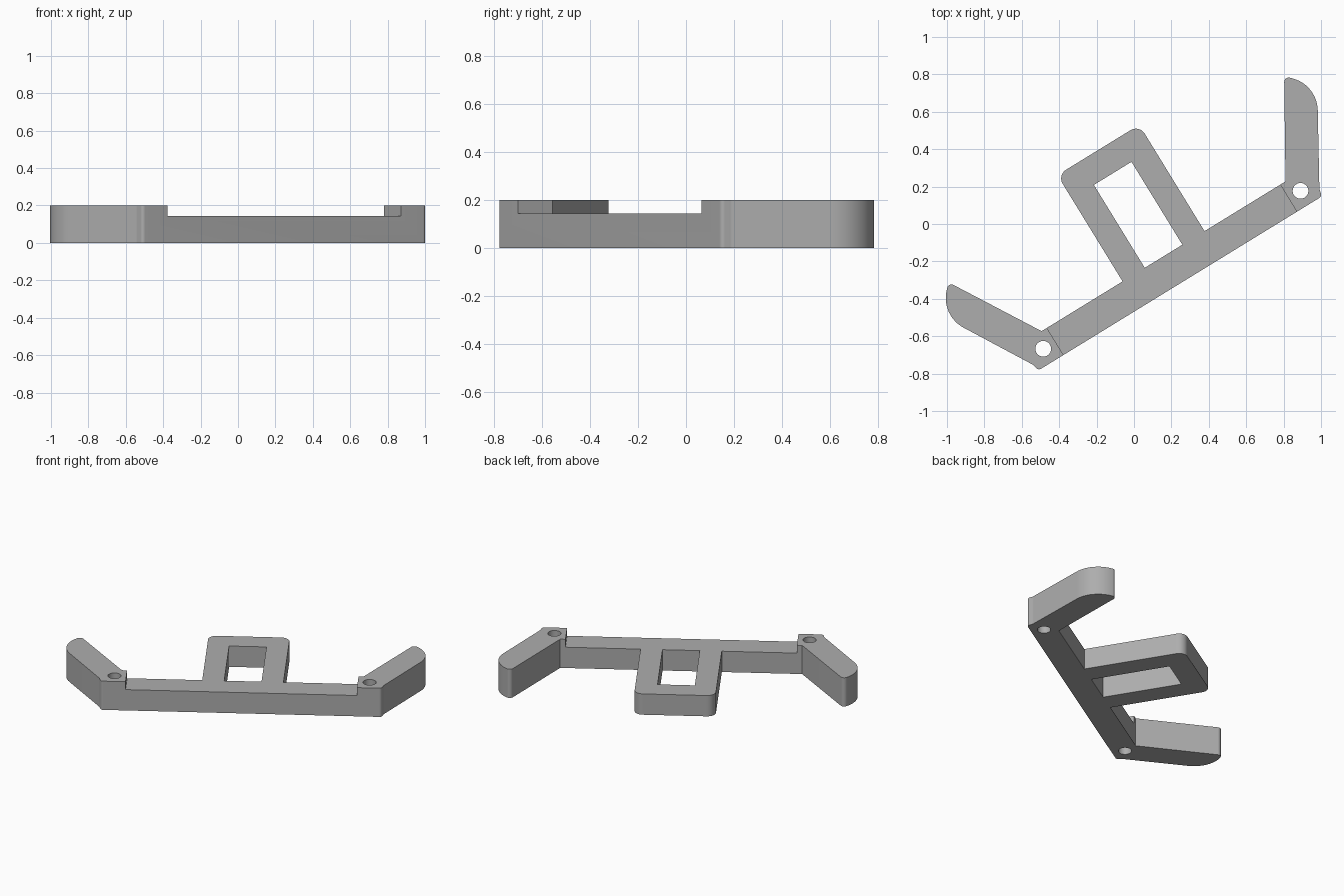
import bpy, bmesh, math
from mathutils import Vector, Matrix

if "Cube" in bpy.data.objects:
    bpy.data.objects.remove(bpy.data.objects["Cube"])

HEIGHT, BAR_TOP, HALF_WIDTH = 0.2, 0.145, 0.085
PLACE = Matrix.Translation((0.2025, -0.245, 0)) @ Matrix.Rotation(math.radians(31.54), 4, "Z")

grey = bpy.data.materials.new("plain grey")
grey.use_nodes = True
colour = (0.42, 0.42, 0.42, 1)
grey.diffuse_color = colour
grey.node_tree.nodes["Principled BSDF"].inputs["Base Color"].default_value = colour


def fillet(corners, steps=12):
    """Round each (x, y, radius) corner of a closed outline."""
    out = []
    for i, (x, y, r) in enumerate(corners):
        p = Vector((x, y))
        if r == 0:
            out.append(p)
            continue
        a = (Vector(corners[i - 1][:2]) - p).normalized()
        b = (Vector(corners[(i + 1) % len(corners)][:2]) - p).normalized()
        half = a.angle(b) / 2
        centre = p + (a + b).normalized() * r / math.sin(half)
        start = p + a * r / math.tan(half) - centre
        end = p + b * r / math.tan(half) - centre
        sweep = start.angle_signed(end)
        for k in range(steps + 1):
            out.append(centre + Matrix.Rotation(-sweep * k / steps, 2) @ start)
    return out


def prism(name, points, z0, z1):
    """Extrude a flat outline between two heights."""
    bm = bmesh.new()
    face = bm.faces.new([bm.verts.new((p[0], p[1], z0)) for p in points])
    top = bmesh.ops.extrude_face_region(bm, geom=[face])["geom"]
    verts = [g for g in top if isinstance(g, bmesh.types.BMVert)]
    bmesh.ops.translate(bm, verts=verts, vec=(0, 0, z1 - z0))
    bmesh.ops.recalc_face_normals(bm, faces=bm.faces)
    mesh = bpy.data.meshes.new(name)
    bm.to_mesh(mesh)
    bm.free()
    mesh.materials.append(grey)
    obj = bpy.data.objects.new(name, mesh)
    obj.matrix_world = PLACE
    bpy.context.collection.objects.link(obj)
    return obj


def box_points(x, y0, y1):
    return [(-x, y0), (x, y0), (x, y1), (-x, y1)]


def circle_points(cx, r, n=40):
    return [(cx + r * math.cos(k * math.tau / n), r * math.sin(k * math.tau / n)) for k in range(n)]


# Half outline: bar corner, angled arm, then the central loop
half = [
    (0.888, -HALF_WIDTH, 0.02), (0.899, -0.043, 0.03),
    (1.18, 0.437, 0.18), (1.053, 0.568, 0.024),
    (0.767, 0.088, 0), (0.765, HALF_WIDTH, 0),
    (0.257, HALF_WIDTH, 0), (0.257, 0.752, 0.055),
]
outline = half + [(-x, y, r) for x, y, r in reversed(half)]
bracket = prism("bracket", fillet(outline), 0, HEIGHT)

# Cutters: lowered middle, loop window and two screw holes
cutters = [
    prism("step_cutter", box_points(0.732, -1, 1), BAR_TOP, 1),
    prism("window_cutter", box_points(0.118, HALF_WIDTH, 0.605), -1, 1),
]
for side, name in ((1, "left"), (-1, "right")):
    cutters.append(prism(name + "_hole_cutter", circle_points(side * 0.807, 0.042), -1, 1))

bpy.context.view_layer.objects.active = bracket
bracket.select_set(True)
for cutter in cutters:
    cutter.hide_render = True
    mod = bracket.modifiers.new(cutter.name, "BOOLEAN")
    mod.operation, mod.solver, mod.object = "DIFFERENCE", "EXACT", cutter
    bpy.ops.object.modifier_apply(modifier=mod.name)
    bpy.data.objects.remove(cutter)

bpy.ops.object.shade_smooth_by_angle(angle=math.radians(30))
